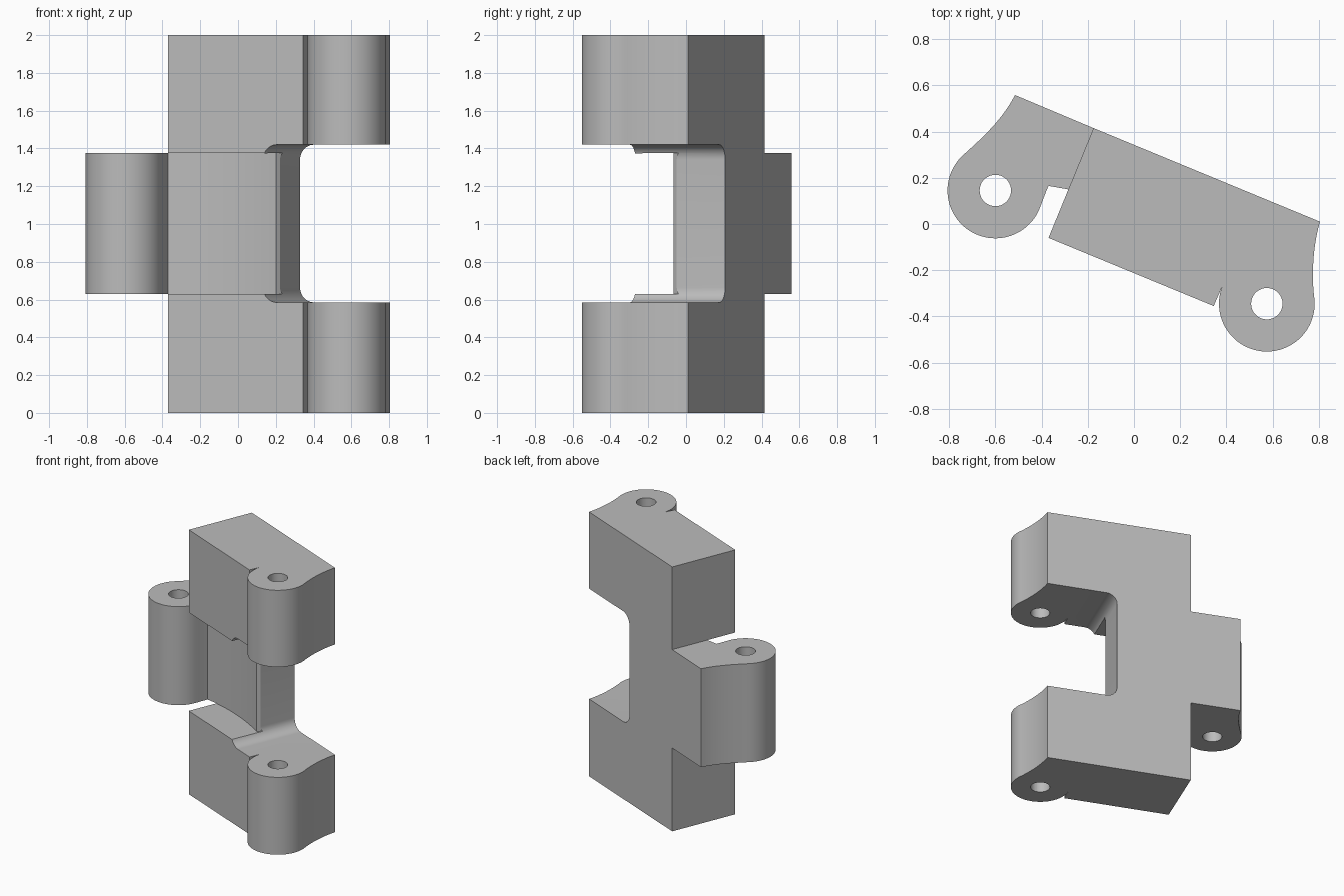
import bpy
import bmesh
from math import sin, cos, radians
from mathutils import Vector
from mathutils.geometry import interpolate_bezier

if "Cube" in bpy.data.objects:
    bpy.data.objects.remove(bpy.data.objects["Cube"])

HEIGHT = 2.0
PIN_R, KNUCKLE_R = 0.068, 0.207
LEFT_PIN, RIGHT_PIN = (-0.60, 0.145), (0.575, -0.345)
TURN = radians(-22.5)                      # the leaf is turned about z
U = Vector((cos(TURN), sin(TURN), 0))      # along the leaf
V = Vector((-sin(TURN), cos(TURN), 0))     # through its thickness
UP = Vector((0, 0, 1))

grey = bpy.data.materials.new("plain_grey")
grey.use_nodes = True
grey.diffuse_color = (0.5, 0.5, 0.5, 1)
grey.node_tree.nodes["Principled BSDF"].inputs["Base Color"].default_value = (0.5, 0.5, 0.5, 1)


def arc(centre, radius, start, end, steps):
    angles = [radians(start + (end - start) * i / steps) for i in range(steps + 1)]
    return [(centre[0] + radius * cos(a), centre[1] + radius * sin(a)) for a in angles]


def curve(a, h1, h2, b, steps=12):
    pts = interpolate_bezier(*(Vector((*p, 0)) for p in (a, h1, h2, b)), steps + 1)
    return [(p.x, p.y) for p in pts]


def extrude(name, points, offset):
    """Solid made by sweeping a closed loop of 3D points along an offset."""
    bm = bmesh.new()
    face = bm.faces.new([bm.verts.new(p) for p in points])
    new = bmesh.ops.extrude_face_region(bm, geom=[face])["geom"]
    bmesh.ops.translate(bm, vec=offset, verts=[g for g in new if isinstance(g, bmesh.types.BMVert)])
    bmesh.ops.recalc_face_normals(bm, faces=bm.faces)
    mesh = bpy.data.meshes.new(name)
    bm.to_mesh(mesh)
    bm.free()
    mesh.materials.append(grey)
    ob = bpy.data.objects.new(name, mesh)
    bpy.context.collection.objects.link(ob)
    return ob


def prism(name, outline, z0, z1):
    return extrude(name, [(x, y, z0) for x, y in outline], UP * (z1 - z0))


def combine(target, tool, operation):
    """Apply a boolean and drop the tool."""
    mod = target.modifiers.new("boolean", 'BOOLEAN')
    mod.operation, mod.object, mod.solver = operation, tool, 'EXACT'
    tool.hide_render = True
    bpy.context.view_layer.objects.active = target
    bpy.ops.object.modifier_apply(modifier=mod.name)
    bpy.data.objects.remove(tool)


# Leaf with the full-height right knuckle
knuckle = arc(RIGHT_PIN, KNUCKLE_R, 157, 370, 48)
right_side = curve(knuckle[-1], (0.77, -0.23), (0.772, -0.10), (0.805, 0.01))
leaf = prism("hinge_leaf",
             [(-0.175, 0.415), (-0.37, -0.06), (0.345, -0.355)] + knuckle + right_side[1:],
             0, HEIGHT)

# Gap between the right knuckles, with rounded inner corners
round_r, low, high, inner_u = 0.08, 0.585, 1.42, 0.224
corners = (arc((inner_u + round_r, low + round_r), round_r, 270, 180, 10)
           + arc((inner_u + round_r, high - round_r), round_r, 180, 90, 10))
loop = [(1.5, low)] + corners + [(1.5, high)]
gap = extrude("knuckle_gap", [U * u + UP * z - V for u, z in loop], V * 2)
combine(leaf, gap, 'DIFFERENCE')

# Curved relief in the front of the middle section
relief_edge = curve((-0.37, 0.165), (-0.16, 0.13), (0.04, 0.04), (0.20, -0.065))
relief = prism("front_relief",
               relief_edge + [(0.235, -0.04), (0.06, -0.46), (-0.6, -0.2)], 0.63, 1.375)
combine(leaf, relief, 'DIFFERENCE')

# Middle knuckle on the left
knuckle = arc(LEFT_PIN, KNUCKLE_R, 132, 332, 48)
back = curve((-0.515, 0.558), (-0.57, 0.45), (-0.66, 0.37), knuckle[0])
inner = curve(knuckle[-1], (-0.405, 0.07), (-0.39, 0.12), (-0.37, 0.165), 6)
middle = prism("middle_knuckle",
               [(-0.175, 0.415)] + back[:-1] + knuckle + inner[1:]
               + [(-0.285, 0.15), (-0.15, 0.25)], 0.63, 1.375)
combine(leaf, middle, 'UNION')

# Pin holes
for pin in (LEFT_PIN, RIGHT_PIN):
    hole = prism("pin_hole", arc(pin, PIN_R, 0, 350, 35), -0.1, HEIGHT + 0.1)
    combine(leaf, hole, 'DIFFERENCE')

bpy.ops.object.select_all(action='DESELECT')
leaf.select_set(True)
bpy.context.view_layer.objects.active = leaf
bpy.ops.object.shade_smooth_by_angle(angle=radians(30))
